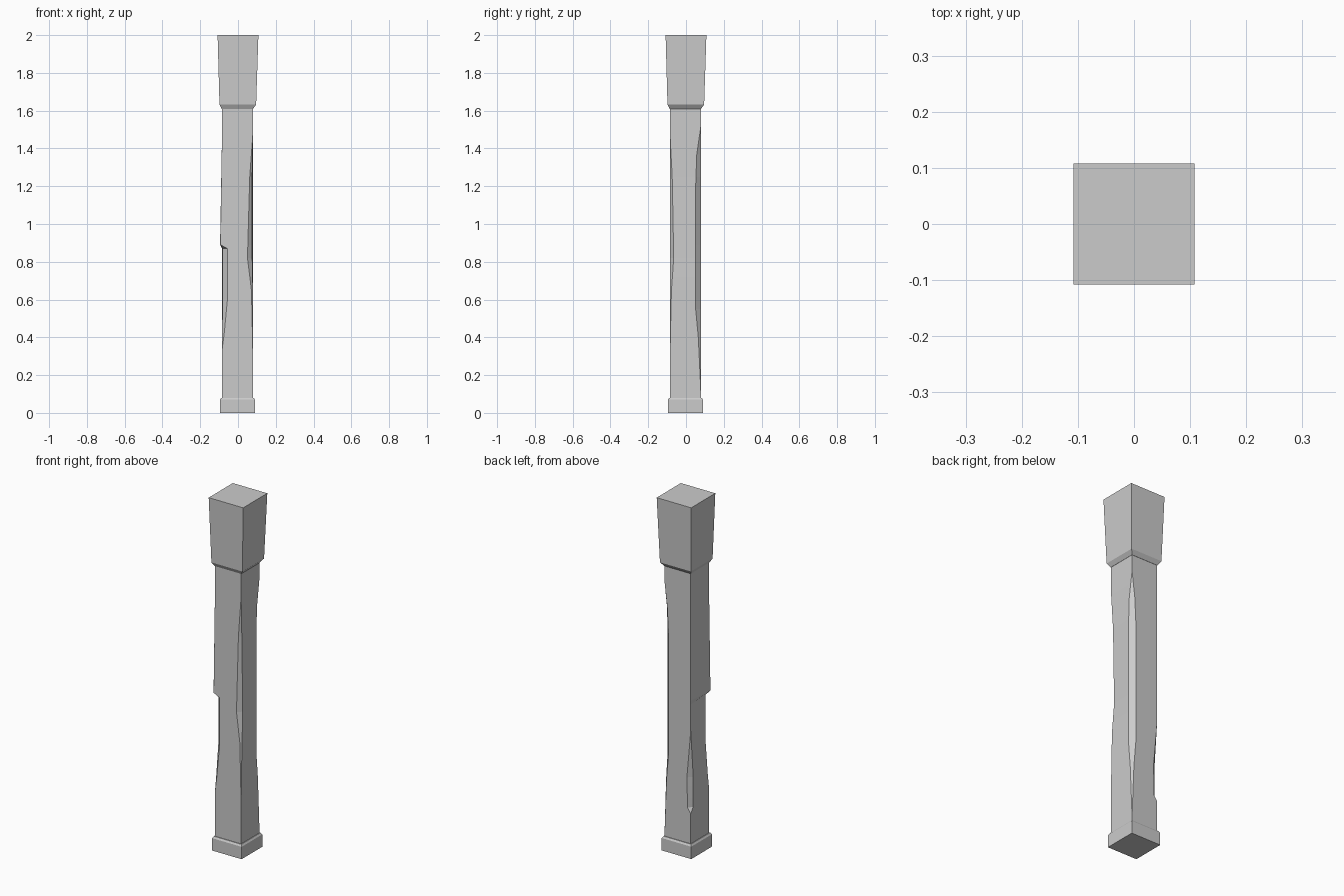
import bpy, bmesh

cube = bpy.data.objects.get("Cube")
if cube:
    bpy.data.objects.remove(cube, do_unlink=True)

# Single plain stone colour
stone = bpy.data.materials.new("grey_stone")
stone.use_nodes = True
stone.diffuse_color = (0.6, 0.6, 0.6, 1)
stone.node_tree.nodes["Principled BSDF"].inputs["Base Color"].default_value = (0.6, 0.6, 0.6, 1)

OFF = -0.003   # the shaft and plinth sit slightly off the capital's centre
HALF = 0.082   # half width of the shaft


def loft(name, rings):
    """Skin a stack of equal-sized point rings and close both ends."""
    bm = bmesh.new()
    loops = [[bm.verts.new(p) for p in ring] for ring in rings]
    n = len(loops[0])
    for low, high in zip(loops, loops[1:]):
        for i in range(n):
            j = (i + 1) % n
            bm.faces.new((low[i], low[j], high[j], high[i]))
    bm.faces.new(loops[0][::-1])
    bm.faces.new(loops[-1])
    bmesh.ops.remove_doubles(bm, verts=bm.verts, dist=0.0002)
    bmesh.ops.recalc_face_normals(bm, faces=bm.faces)
    mesh = bpy.data.meshes.new(name)
    bm.to_mesh(mesh)
    bm.free()
    mesh.materials.append(stone)
    obj = bpy.data.objects.new(name, mesh)
    bpy.context.collection.objects.link(obj)
    return obj


def square(z, half, off):
    return [(off + sx * half, off + sy * half, z)
            for sx, sy in ((-1, -1), (1, -1), (1, 1), (-1, 1))]


# Plinth and flared capital
loft("plinth", [square(0, 0.0925, OFF), square(0.07, 0.0925, OFF), square(0.08, 0.086, OFF)])
loft("capital", [square(1.61, 0.083, OFF), square(1.632, 0.097, -0.001), square(2, 0.108, 0)])

# Worn corners: height, cut along x, cut along y, outward bulge along x
CORNERS = [
    ((-1, -1), [(0.33, 0, 0, 0), (0.42, 0.012, 0.012, 0), (0.6, 0.025, 0.025, -0.004),
                (0.87, 0.026, 0.026, -0.004), (0.89, 0.002, 0.002, 0.01), (1.45, 0, 0, 0)]),
    ((1, -1), [(0.3, 0, 0, 0), (0.65, 0.008, 0.008, 0), (0.82, 0.025, 0.02, -0.004),
               (1.25, 0.013, 0.012, -0.004), (1.48, 0, 0, 0)]),
    ((1, 1), [(0.1, 0, 0, 0), (0.4, 0.012, 0.014, 0), (0.55, 0.025, 0.028, 0),
              (1.2, 0.026, 0.028, 0), (1.37, 0.018, 0.022, 0), (1.52, 0, 0, 0)]),
    ((-1, 1), [(0.25, 0, 0, 0), (0.28, 0.02, 0.022, 0), (0.45, 0.024, 0.022, 0),
               (0.72, 0, 0, 0)]),
]


def sample(keys, z):
    if z <= keys[0][0]:
        return keys[0][1:]
    for a, b in zip(keys, keys[1:]):
        if z <= b[0]:
            t = (z - a[0]) / (b[0] - a[0])
            return [u + (v - u) * t for u, v in zip(a[1:], b[1:])]
    return keys[-1][1:]


# Shaft: every ring has a pair of points per corner, spread apart where it is chipped
heights = sorted({0.07, 1.62} | {k[0] for _, keys in CORNERS for k in keys})
rings = []
for z in heights:
    ring = []
    for (sx, sy), keys in CORNERS:
        dx, dy, out = sample(keys, z)
        on_y_face = (OFF + sx * (HALF + out - dx), OFF + sy * HALF, z)
        on_x_face = (OFF + sx * (HALF + out), OFF + sy * (HALF - dy), z)
        ring += [on_x_face, on_y_face] if sx * sy > 0 else [on_y_face, on_x_face]
    rings.append(ring)
loft("shaft", rings)
